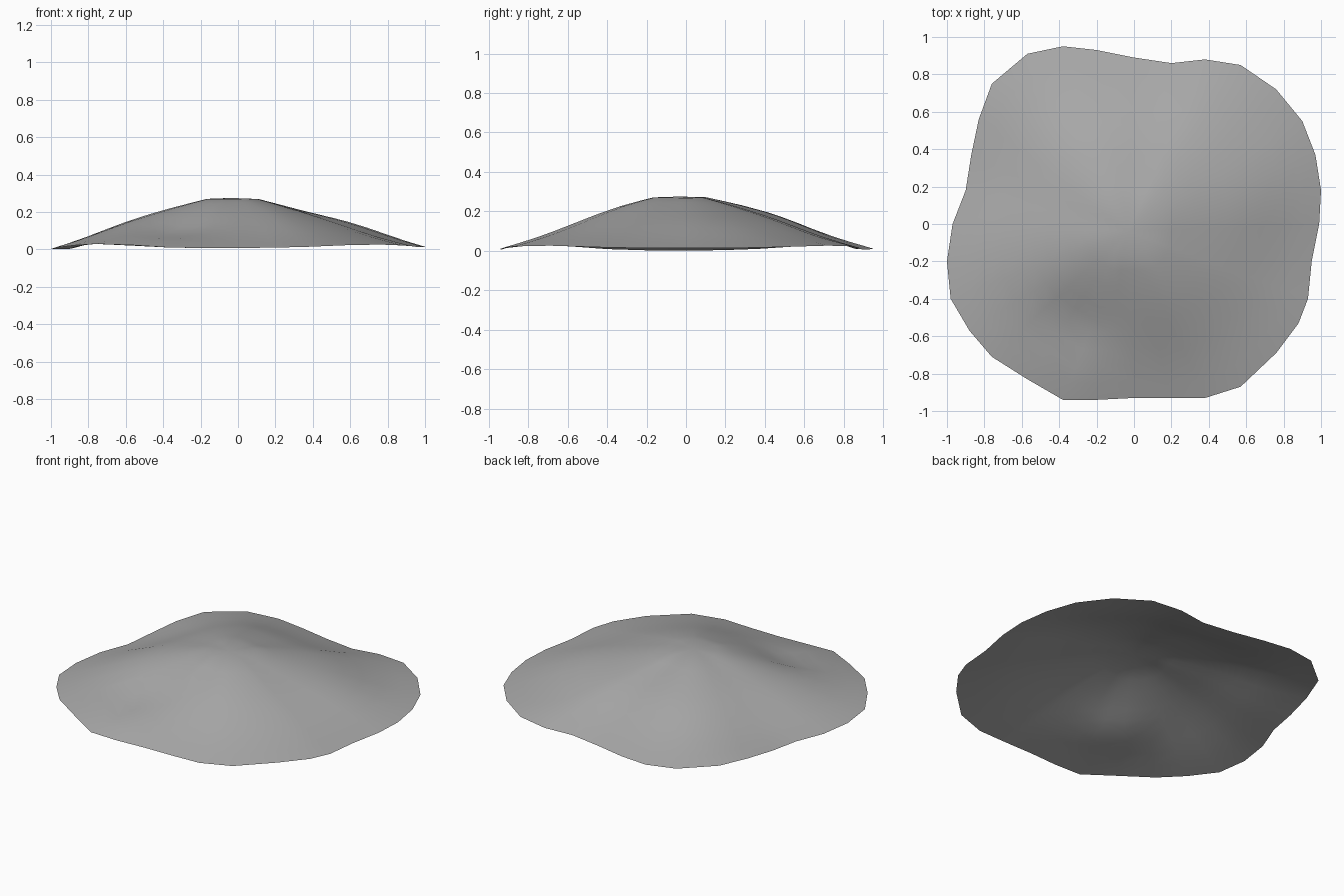
import bpy, bmesh, math

old = bpy.data.objects.get("Cube")
if old:
    bpy.data.objects.remove(old, do_unlink=True)

# Rim outline, counter-clockwise from the +x side
RIM = [(1, .18), (.97, .37), (.9, .55), (.76, .72), (.57, .85), (.38, .88), (.2, .86), (0, .89),
       (-.2, .93), (-.38, .95), (-.57, .91), (-.76, .75), (-.83, .56), (-.87, .37), (-.9, .18),
       (-.97, 0), (-1, -.2), (-.98, -.4), (-.88, -.57), (-.76, -.71), (-.57, -.83), (-.38, -.94),
       (-.2, -.94), (0, -.93), (.2, -.93), (.38, -.93), (.57, -.87), (.76, -.69), (.88, -.53),
       (.93, -.4), (.95, -.2), (.99, 0)]
# Slope profile: distance towards the rim, height
PROFILE = [(.14, .267), (.23, .243), (.33, .215), (.45, .18), (.52, .159), (.6, .133),
           (.7, .098), (.8, .063), (.9, .031), (1, 0)]
# Hollows and swells: x, y, radius, height
BUMPS = [(-.32, -.56, .14, -.055), (.64, .56, .17, -.018), (-.7, .42, .14, -.02),
         (.72, .17, .2, .02), (.55, -.4, .2, -.008), (.15, -.34, .14, .012),
         (-.12, .42, .19, .018), (-.45, .05, .16, .014), (-.7, -.2, .15, .007)]


def height(x, y, t, base):
    # the rim rises towards +x and lifts at the four corners
    corner = math.sin(2 * math.atan2(y, x)) ** 4
    z = base + (.008 + .006 * x + .02 * corner * (1 - .4 * x)) * t ** 3
    for bx, by, r, h in BUMPS:
        z += h * math.exp(-((x - bx) ** 2 + (y - by) ** 2) / (2 * r * r)) * (1 - t ** 4)
    return max(z, 0)


# Mound: rings of the outline shrinking to the summit, open underneath
bm = bmesh.new()
rings = []
for t, base in PROFILE:
    ring = []
    for rx, ry in RIM:
        x, y = rx * t - .03 * (1 - t), ry * t - .04 * (1 - t)
        ring.append(bm.verts.new((x, y, height(x, y, t, base))))
    rings.append(ring)
summit = bm.verts.new((-.03, -.04, .275))
n = len(RIM)
for i in range(n):
    j = (i + 1) % n
    bm.faces.new((summit, rings[0][i], rings[0][j]))
    for inner, outer in zip(rings, rings[1:]):
        bm.faces.new((inner[i], outer[i], outer[j], inner[j]))
for f in bm.faces:
    f.smooth = True
mesh = bpy.data.meshes.new("mound")
bm.to_mesh(mesh)
bm.free()

mound = bpy.data.objects.new("mound", mesh)
bpy.context.collection.objects.link(mound)

# Stone colour
grey = bpy.data.materials.new("stone grey")
grey.use_nodes = True
grey.diffuse_color = (.4, .4, .4, 1)
grey.node_tree.nodes["Principled BSDF"].inputs["Base Color"].default_value = (.4, .4, .4, 1)
mesh.materials.append(grey)
